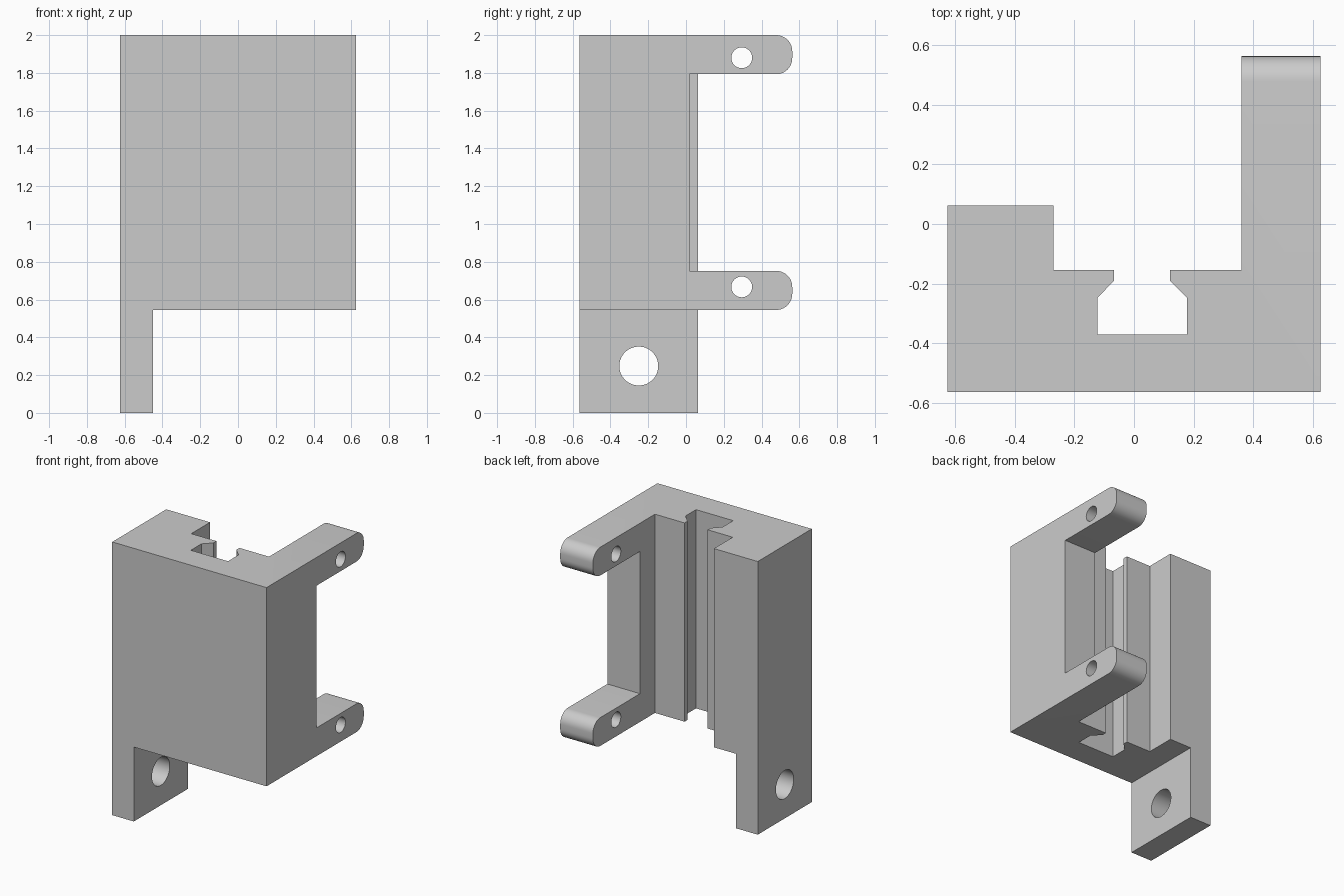
import bpy
import math
from mathutils import Vector

cube = bpy.data.objects.get("Cube")
if cube:
    bpy.data.objects.remove(cube, do_unlink=True)

grey = bpy.data.materials.new("plain grey")
grey.use_nodes = True
grey.diffuse_color = (0.6, 0.6, 0.6, 1)
grey.node_tree.nodes["Principled BSDF"].inputs["Base Color"].default_value = (0.6, 0.6, 0.6, 1)

LEFT, RIGHT, FRONT, BACK = -0.625, 0.625, -0.5625, 0.0625
BOTTOM, TOP, TIP = 0.545, 2.0, 0.5625
PLATE = 0.36      # inner face of the side plate
SEAT = -0.155     # rear face around the slot


def prism(name, profile, axis, start, end):
    """Extrude a 2D profile along z (profile in xy) or along x (profile in yz)."""
    place = (lambda a, b, t: (a, b, t)) if axis == "z" else (lambda a, b, t: (t, a, b))
    n = len(profile)
    verts = [place(a, b, t) for t in (start, end) for a, b in profile]
    faces = [list(range(n))[::-1], list(range(n, 2 * n))]
    faces += [(i, (i + 1) % n, n + (i + 1) % n, n + i) for i in range(n)]
    mesh = bpy.data.meshes.new(name)
    mesh.from_pydata(verts, [], faces)
    mesh.materials.append(grey)
    obj = bpy.data.objects.new(name, mesh)
    bpy.context.collection.objects.link(obj)
    return obj


def arc(y, z, radius, first, last, steps):
    angles = [math.radians(first + (last - first) * i / steps) for i in range(steps + 1)]
    return [(y + radius * math.cos(a), z + radius * math.sin(a)) for a in angles]


def boolean(target, tool, operation):
    """Apply a boolean and remove the tool."""
    tool.hide_render = True
    mod = target.modifiers.new(operation, "BOOLEAN")
    mod.operation, mod.solver, mod.object = operation, "EXACT", tool
    bpy.context.view_layer.objects.active = target
    bpy.ops.object.modifier_apply(modifier=mod.name)
    bpy.data.objects.remove(tool, do_unlink=True)


def drill(target, y, z, radius):
    hole = prism("hole_cutter", arc(y, z, radius, 0, 360, 48)[:-1], "x", -1, 1)
    boolean(target, hole, "DIFFERENCE")


# Main block with the slot running its full height
body = prism("bracket_body", [
    (LEFT, FRONT), (PLATE, FRONT), (PLATE, SEAT), (0.12, SEAT), (0.12, -0.19),
    (0.178, -0.248), (0.178, -0.37), (-0.123, -0.37), (-0.123, -0.248),
    (-0.067, -0.19), (-0.067, SEAT), (-0.27, SEAT), (-0.27, BACK), (LEFT, BACK),
], "z", BOTTOM, TOP)

# Side plate with two rounded arms
R = 0.085


def arm_end(low, high):
    return arc(TIP - R, low + R, R, -90, 0, 10) + arc(TIP - R, high - R, R, 0, 90, 10)


plate = prism("side_plate", [(FRONT, BOTTOM)] + arm_end(BOTTOM, 0.752)
              + [(0.018, 0.752), (0.018, 1.793)] + arm_end(1.793, TOP)
              + [(FRONT, TOP)], "x", PLATE, RIGHT)
for z in (0.667, 1.88):
    drill(plate, 0.295, z, 0.055)

# Mounting tab below the block
tab = prism("mounting_tab", [(FRONT, 0), (BACK, 0), (BACK, BOTTOM), (FRONT, BOTTOM)],
            "x", LEFT, -0.45)
drill(tab, -0.25, 0.248, 0.103)

# Fuse the parts into one solid
boolean(body, plate, "UNION")
boolean(body, tab, "UNION")

bpy.ops.object.select_all(action="DESELECT")
body.select_set(True)
bpy.context.view_layer.objects.active = body
bpy.ops.object.shade_smooth_by_angle(angle=math.radians(30))
